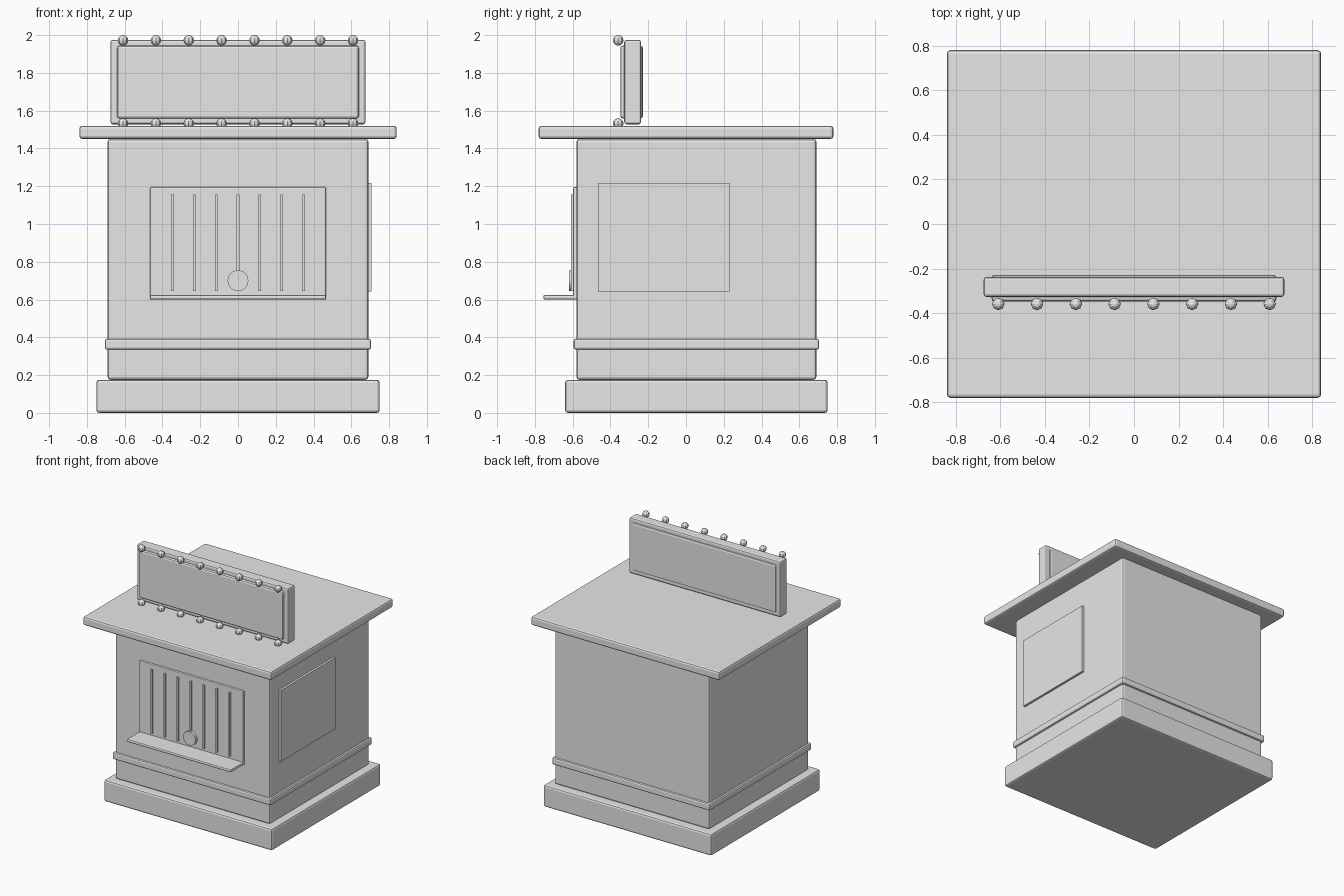
import bpy
import math

cube = bpy.data.objects.get("Cube")
if cube:
    bpy.data.objects.remove(cube, do_unlink=True)

grey = bpy.data.materials.new("light_grey")
grey.use_nodes = True
colour = (0.8, 0.8, 0.8, 1)
grey.diffuse_color = colour
grey.node_tree.nodes["Principled BSDF"].inputs["Base Color"].default_value = colour


def finish(name):
    obj = bpy.context.object
    obj.name = name
    obj.data.materials.append(grey)
    return obj


def box(name, x, y, z, bevel=0.0):
    """Box from (min, max) ranges, with optional rounded edges."""
    centre = [(r[0] + r[1]) / 2 for r in (x, y, z)]
    bpy.ops.mesh.primitive_cube_add(size=1, location=centre)
    obj = finish(name)
    obj.scale = [r[1] - r[0] for r in (x, y, z)]
    bpy.ops.object.transform_apply(location=False, rotation=False, scale=True)
    if bevel:
        mod = obj.modifiers.new("rounded_edges", "BEVEL")
        mod.width = bevel
        mod.segments = 2
    return obj


# Stand: plinth, body, trim band and flat roof
box("plinth", (-0.75, 0.75), (-0.64, 0.75), (0, 0.175), 0.015)
box("body", (-0.69, 0.69), (-0.58, 0.69), (0.175, 1.45), 0.015)
box("trim_band", (-0.705, 0.705), (-0.595, 0.705), (0.335, 0.392), 0.012)
box("roof", (-0.84, 0.84), (-0.78, 0.78), (1.45, 1.52), 0.015)

# Service window with counter, bars and round ticket hole
box("window_panel", (-0.465, 0.465), (-0.597, -0.57), (0.6, 1.195), 0.006)
box("counter", (-0.465, 0.465), (-0.755, -0.57), (0.6, 0.624), 0.008)
for i in range(-3, 4):
    x = i * 0.1155
    box(f"window_bar_{i + 4}", (x - 0.007, x + 0.007), (-0.61, -0.59), (0.645, 1.157))
bpy.ops.mesh.primitive_cylinder_add(vertices=24, radius=0.055, depth=0.03,
                                    location=(0, -0.605, 0.7),
                                    rotation=(math.pi / 2, 0, 0))
finish("speaking_disc")

# Poster panel on the left side only
box("side_panel", (0.685, 0.708), (-0.465, 0.23), (0.643, 1.218))

# Sign board with a raised face
box("sign_board", (-0.675, 0.675), (-0.327, -0.238), (1.528, 1.975), 0.012)
box("sign_face", (-0.64, 0.64), (-0.348, -0.228), (1.558, 1.945), 0.014)

# Two rows of bulbs
for row, z in (("lower", 1.532), ("upper", 1.972)):
    for i in range(8):
        bpy.ops.mesh.primitive_uv_sphere_add(segments=8, ring_count=6, radius=0.028,
                                             location=(-0.609 + i * 0.174, -0.359, z))
        finish(f"{row}_bulb_{i + 1}")
